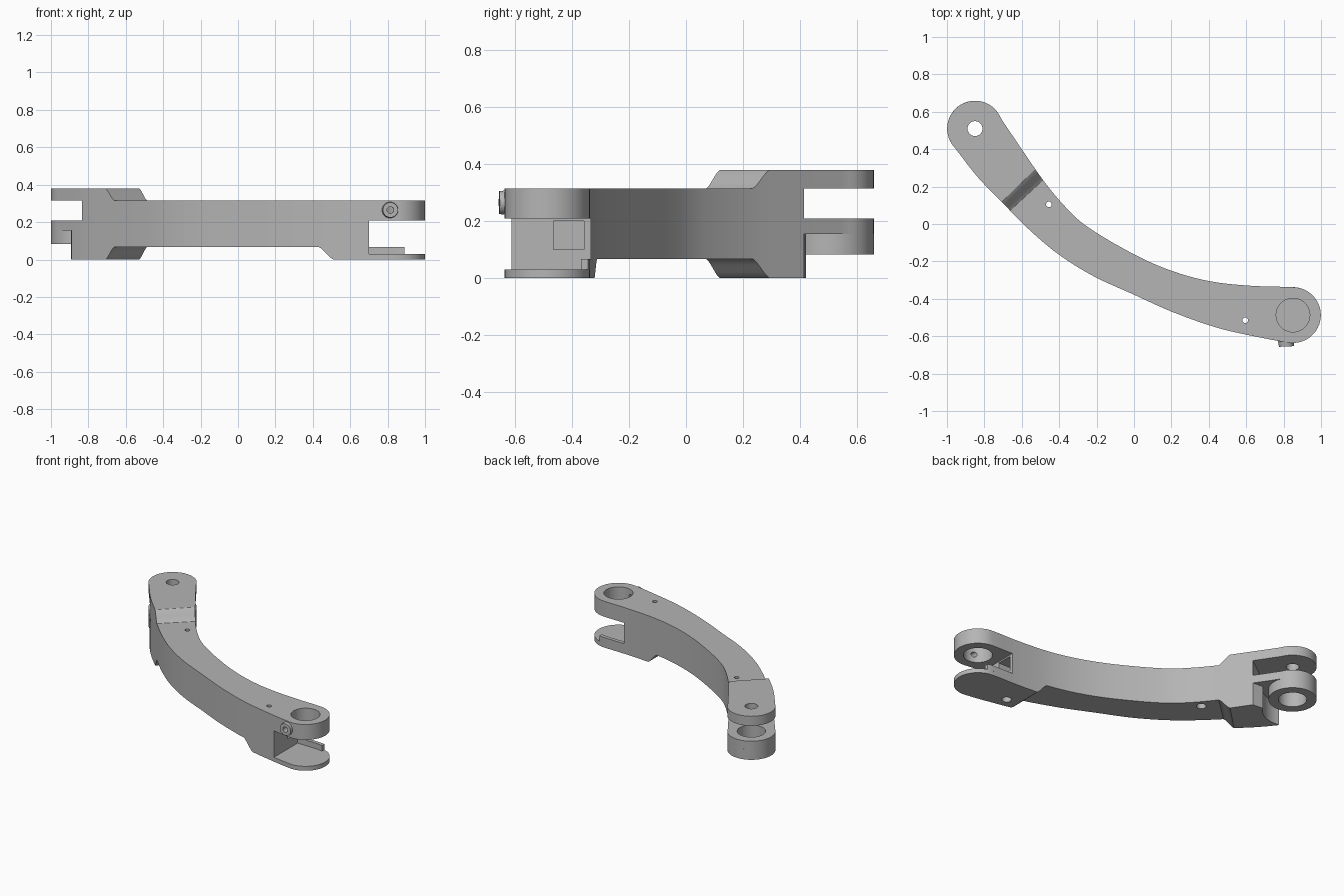
import bpy, bmesh, math
from mathutils import Matrix, Vector

cube = bpy.data.objects.get("Cube")
if cube:
    bpy.data.objects.remove(cube, do_unlink=True)

grey = bpy.data.materials.new("satin_grey")
grey.use_nodes = True
GREY = (0.46, 0.46, 0.46, 1)
grey.diffuse_color = GREY
grey.node_tree.nodes["Principled BSDF"].inputs["Base Color"].default_value = GREY

# Plan edges of the arm, as points on y(x)
OUTER = [(-.96, .41), (-.835, .25), (-.7, .11), (-.55, -.04), (-.4, -.165), (-.22, -.277),
         (0, -.378), (.2, -.468), (.45, -.556), (.7, -.612), (.81, -.632)]
INNER = [(-.715, .57), (-.61, .414), (-.49, .24), (-.395, .122), (-.27, 0), (0, -.162),
         (.2, -.25), (.4, -.305), (.62, -.33), (.85, -.337)]
LEFT, RIGHT, RADIUS = (-.85, .51), (.85, -.487), .149


def edge_point(pts, x):
    """Smooth curve through the edge points at x."""
    n = len(pts)

    def slope(i):
        a, b = pts[max(i - 1, 0)], pts[min(i + 1, n - 1)]
        return (b[1] - a[1]) / (b[0] - a[0])
    i = next((k for k in range(n - 1) if x <= pts[k + 1][0]), n - 2)
    (x0, y0), (x1, y1) = pts[i], pts[i + 1]
    h, t = x1 - x0, (x - x0) / (x1 - x0)
    y = (y0 * (1 + 2 * t) * (1 - t) ** 2 + slope(i) * h * t * (1 - t) ** 2
         + y1 * t * t * (3 - 2 * t) + slope(i + 1) * h * t * t * (t - 1))
    return (x, y)


def run(pts, a, b, n=10):
    return [edge_point(pts, a + (b - a) * k / n) for k in range(n + 1)]


def arc(c, r, a, b, n=28):
    angles = [math.radians(a + (b - a) * k / n) for k in range(n + 1)]
    return [(c[0] + r * math.cos(t), c[1] + r * math.sin(t)) for t in angles]


def finish(name, bm):
    bmesh.ops.recalc_face_normals(bm, faces=bm.faces)
    me = bpy.data.meshes.new(name)
    bm.to_mesh(me)
    bm.free()
    me.materials.append(grey)
    ob = bpy.data.objects.new(name, me)
    bpy.context.collection.objects.link(ob)
    return ob


def slab(name, plan, z0, z1):
    bm = bmesh.new()
    face = bm.faces.new([bm.verts.new((x, y, z0)) for x, y in plan])
    up = bmesh.ops.extrude_face_region(bm, geom=[face])["geom"]
    bmesh.ops.translate(bm, vec=(0, 0, z1 - z0), verts=[v for v in up if isinstance(v, bmesh.types.BMVert)])
    return finish(name, bm)


def cylinder(name, start, end, r1, r2=None, seg=32):
    a, b = Vector(start), Vector(end)
    turn = (b - a).to_track_quat("Z", "Y").to_matrix().to_4x4()
    bm = bmesh.new()
    bmesh.ops.create_cone(bm, cap_ends=True, segments=seg, radius1=r1, radius2=r2 or r1,
                          depth=(b - a).length, matrix=Matrix.Translation((a + b) / 2) @ turn)
    return finish(name, bm)


def box(name, lo, hi):
    return slab(name, [(lo[0], lo[1]), (hi[0], lo[1]), (hi[0], hi[1]), (lo[0], hi[1])], lo[2], hi[2])


def cut(ob, *cutters):
    for c in cutters:
        m = ob.modifiers.new("cut", "BOOLEAN")
        m.operation, m.solver, m.object = "DIFFERENCE", "EXACT", c
    bpy.context.view_layer.update()
    done = bpy.data.meshes.new_from_object(ob.evaluated_get(bpy.context.evaluated_depsgraph_get()))
    ob.modifiers.clear()
    ob.data = done


# Main curved beam: stations of outer x, inner x, bottom z, top z, steps to next
stations = [(-.835, -.61, 0, .38, 3), (-.708, -.528, 0, .38, 6), (-.662, -.486, .068, .315, 24),
            (.43, .44, .068, .315, 6), (.51, .51, 0, .315, 5), (.7, .7, 0, .315, 0)]
rings = []
for s, e in zip(stations, stations[1:]):
    for k in range(s[4]):
        t = k / s[4]
        ease = (t + t * t * (3 - 2 * t)) / 2
        rings.append([s[i] + (e[i] - s[i]) * (t if i < 2 else ease) for i in range(4)])
rings.append(stations[-1][:4])
bm = bmesh.new()
loops = []
for xo, xi, z0, z1 in rings:
    o, i = edge_point(OUTER, xo), edge_point(INNER, xi)
    loops.append([bm.verts.new((*p, z)) for p, z in ((o, z0), (i, z0), (i, z1), (o, z1))])
for a, b in zip(loops, loops[1:]):
    for k in range(4):
        n = (k + 1) % 4
        bm.faces.new((a[k], a[n], b[n], b[k]))
bm.faces.new(loops[0])
bm.faces.new(loops[-1])
beam = finish("curved_beam", bm)

# Left fork: upper tab, middle plate with bearing ring, and lower block
left_plan = run(OUTER, -.835, -.96)[:-1] + arc(LEFT, RADIUS, 222, 24) + run(INNER, -.715, -.61)[1:]
left_tab = slab("left_upper_tab", left_plan, .315, .38)
middle_plate = slab("left_middle_plate", left_plan, .155, .21)
ring = slab("left_bearing_ring", arc(LEFT, RADIUS, 0, 360, 56)[:-1], .083, .155)
lower_block = slab("left_lower_block", run(OUTER, -.835, -.89, 4) + arc(LEFT, .185, -103, -29, 14)
                   + [edge_point(INNER, -.61)], 0, .155)

# Right fork: thick upper tab, thin lower plate and its raised rim
right_plan = run(OUTER, .7, .81, 5)[:-1] + arc(RIGHT, RADIUS, -105, 90) + run(INNER, .85, .7, 5)[1:]
right_tab = slab("right_upper_tab", right_plan, .21, .315)
right_plate = slab("right_lower_plate", right_plan, 0, .03)
rim_top = run(INNER, .7, .85, 4) + arc(RIGHT, RADIUS, 84, 74, 3)
rim = slab("right_plate_rim", rim_top + [(x, y - .025) for x, y in reversed(rim_top)], .03, .068)

# Set screw on the right tab
screw = cylinder("set_screw", (.812, -.59, .265), (.815, -.655, .265), .048, .04)

# Hidden cutters
tab_hole = cylinder("cutter_left_pin", (*LEFT, .25), (*LEFT, .45), .04)
bore = cylinder("cutter_left_bore", (*LEFT, 0), (*LEFT, .25), .088, seg=48)
right_bore = cylinder("cutter_right_bore", (*RIGHT, .15), (*RIGHT, .4), .09, seg=48)
socket = cylinder("cutter_socket", (.812, -.5, .265), (.815, -.7, .265), .018, seg=16)
pocket = box("cutter_pocket", (.6, -.465, .1), (.75, -.357, .2))
helpers = [tab_hole, bore, right_bore, socket, pocket]
drills = []
for x, y in ((-.455, .105), (.595, -.515)):
    drills.append(cylinder("cutter_drill", (x, y, -.1), (x, y, .5), .015, seg=20))
    drills.append(cylinder("cutter_counterbore", (x, y, -.1), (x, y, .14), .03, seg=24))

cut(beam, pocket, *drills)
cut(left_tab, tab_hole)
cut(middle_plate, bore)
cut(ring, bore)
cut(right_tab, right_bore, socket)
cut(screw, socket)
for h in helpers + drills:
    bpy.data.objects.remove(h, do_unlink=True)

# Smooth curved walls, keep corners sharp
bpy.ops.object.select_all(action="DESELECT")
for ob in (beam, left_tab, middle_plate, ring, lower_block, right_tab, right_plate, rim, screw):
    ob.select_set(True)
    bpy.context.view_layer.objects.active = ob
bpy.ops.object.shade_smooth_by_angle(angle=math.radians(25))
